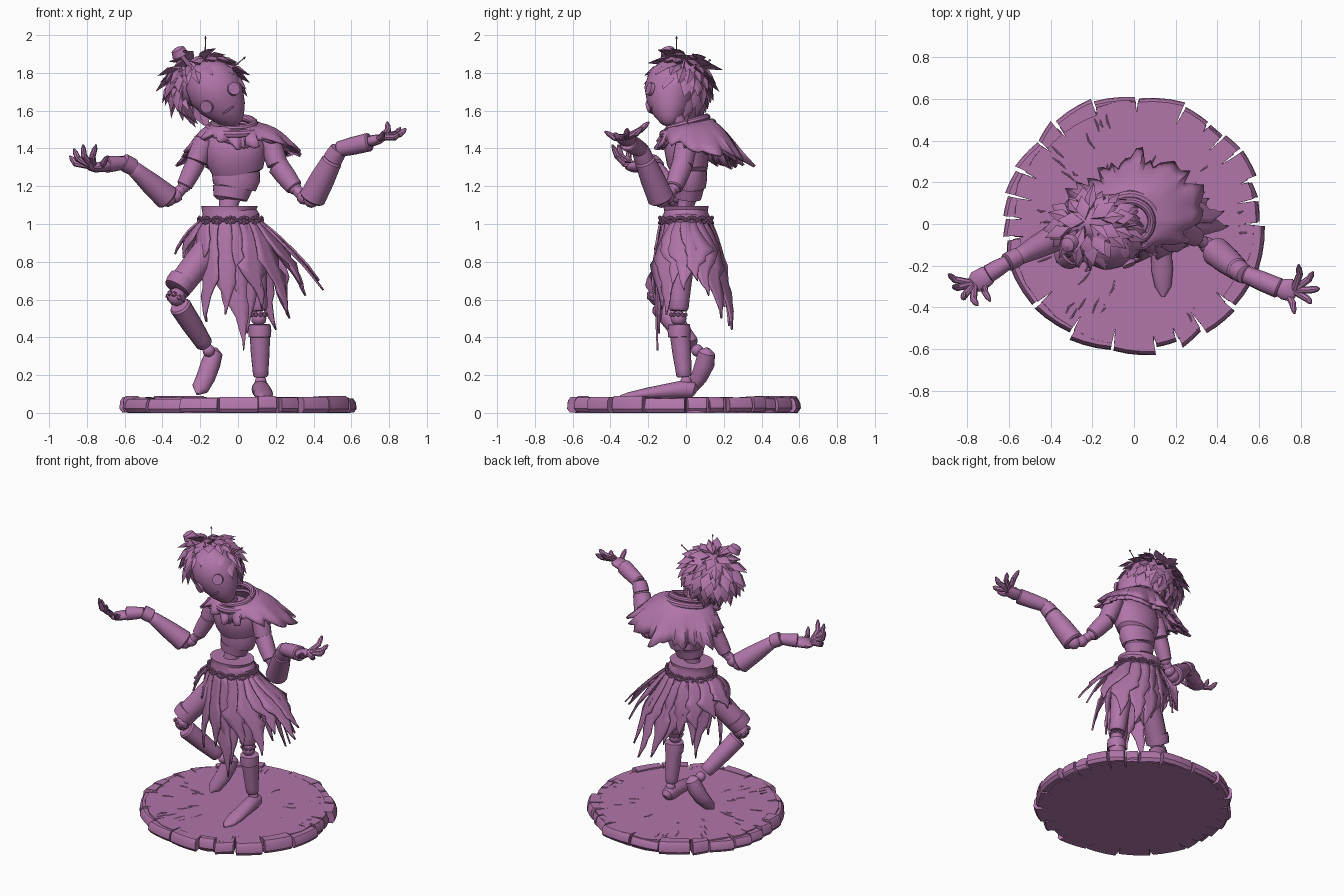
import bpy, bmesh, random
from math import sin, cos, pi, radians
from mathutils import Vector as V, Matrix

if "Cube" in bpy.data.objects:
    bpy.data.objects.remove(bpy.data.objects["Cube"])

random.seed(4)
rnd = random.uniform
purple = bpy.data.materials.new("purple")
purple.diffuse_color = (.44, .18, .4, 1)
purple.use_nodes = True
purple.node_tree.nodes["Principled BSDF"].inputs["Base Color"].default_value = purple.diffuse_color


def finish(name, bm, solid=0):
    bmesh.ops.recalc_face_normals(bm, faces=bm.faces)
    me = bpy.data.meshes.new(name)
    bm.to_mesh(me)
    bm.free()
    me.materials.append(purple)
    ob = bpy.data.objects.new(name, me)
    bpy.context.collection.objects.link(ob)
    if solid:
        m = ob.modifiers.new("thickness", 'SOLIDIFY')
        m.thickness, m.offset = solid, 0


def tube(bm, pts, radii, n=16, up=(0, 1, 0)):
    """Skin rings along a path; a radius may be a (side, up) pair."""
    pts, up, rings = [V(p) for p in pts], V(up), []
    for i, p in enumerate(pts):
        t = (pts[min(i + 1, len(pts) - 1)] - pts[max(i - 1, 0)]).normalized()
        s = t.cross(up).normalized()
        w = s.cross(t)
        a, b = radii[i] if isinstance(radii[i], tuple) else (radii[i],) * 2
        rings.append([bm.verts.new(p + s * a * cos(2 * pi * k / n) + w * b * sin(2 * pi * k / n)) for k in range(n)])
    for r, q in zip(rings, rings[1:]):
        for k in range(n):
            bm.faces.new((r[k], r[(k + 1) % n], q[(k + 1) % n], q[k]))
    bm.faces.new(rings[0])
    bm.faces.new(rings[-1])


def seg(bm, a, b, r0, r1):
    """Wooden limb piece with slightly rolled ends."""
    a, b = V(a), V(b)
    ts = [0, .04, .15, .5, .85, .96, 1]
    tube(bm, [a.lerp(b, t) for t in ts],
         [(r0 + (r1 - r0) * t) * k for t, k in zip(ts, [.85, 1, 1, 1.04, 1, 1, .85])])


def ball(bm, c, r, sub=2):
    bmesh.ops.create_icosphere(bm, subdivisions=sub, radius=r, matrix=Matrix.Translation(c))


def sheet(bm, rows, closed=False):
    vs = [[bm.verts.new(p) for p in r] for r in rows]
    for r, q in zip(vs, vs[1:]):
        for k in range(len(r) - (not closed)):
            j = (k + 1) % len(r)
            bm.faces.new((r[k], r[j], q[j], q[k]))


def block(bm, a0, a1, r0, r1, r2, z0, z1):
    """Rough wedge block of the bark rim, outer radius going from r1 to r2."""
    rows = []
    for f, dr, z in ((0, 0, z0), (1, -.015, z0), (1, 0, z0 + .02), (1, -.004, z1 - .02), (1, -.018, z1), (0, 0, z1)):
        row = []
        for k in range(4):
            a, r = a0 + (a1 - a0) * k / 3, (r1 + (r2 - r1) * k / 3 + dr) if f else r0
            row.append((r * cos(a), r * sin(a), z))
        rows.append(row)
    sheet(bm, rows + rows[:1])
    bmesh.ops.remove_doubles(bm, verts=bm.verts, dist=1e-5)
    bmesh.ops.holes_fill(bm, edges=bm.edges, sides=8)


# Stump slice: notched disc of uneven wedges
N, outline = 24, []
wid = [rnd(.5, 1.5) for _ in range(N)]
cuts = [2 * pi * sum(wid[:i]) / sum(wid) for i in range(N + 1)]
bm = bmesh.new()
for a, b in zip(cuts, cuts[1:]):
    w, r = b - a, rnd(.575, .595)
    outline += [(a + .01, r), (a + w * .5, r + .005), (b - .01, r), (b, rnd(.5, .57))]
f = bm.faces.new([bm.verts.new((r * cos(a), r * sin(a), 0)) for a, r in outline])
top = bmesh.ops.extrude_face_region(bm, geom=[f])['geom']
for v in [g for g in top if isinstance(g, bmesh.types.BMVert)]:
    v.co = V((v.co.x * .99, v.co.y * .99, .08 + rnd(-.004, .004)))
finish("stump_base", bm)
# Bark plates around the rim
bm = bmesh.new()
for a, b in zip(cuts, cuts[1:]):
    block(bm, a + rnd(.005, .02), b - rnd(.005, .02), .55, rnd(.6, .64), rnd(.6, .64), rnd(0, .006), rnd(.07, .092))
finish("bark_rim", bm)
# Grain cracks on the top, as thin raised slivers
bm = bmesh.new()
for _ in range(36):
    a, r, l = rnd(0, 2 * pi), rnd(.25, .5), rnd(.03, .09)
    d, c = V((cos(a), sin(a), 0)), V((cos(a) * r, sin(a) * r, .08))
    s = V((-d.y, d.x, 0))
    tube(bm, [c, c + d * l * .5 + s * rnd(-.01, .01), c + d * l], [(.002, .001), (.005, .003), (.002, .001)], 6, (0, 0, 1))
finish("wood_grain", bm)


# Torso: stacked shells (z, x centre, y centre, half width, half depth)
def stack(name, prof, n=28):
    bm = bmesh.new()
    tube(bm, [(x, y, z) for z, x, y, a, b in prof], [(a, b) for z, x, y, a, b in prof], n)
    finish(name, bm)

stack("chest", [(1.27, 0, .02, .1, .07), (1.275, 0, .02, .135, .095), (1.33, -.01, .01, .155, .112),
                (1.4, -.015, .0, .165, .115), (1.46, -.02, .0, .15, .1), (1.5, -.02, .0, .09, .07), (1.51, -.02, 0, .05, .04)])
stack("ribs", [(1.19, -.02, .02, .09, .07), (1.195, -.02, .02, .115, .085), (1.24, -.01, .02, .128, .092), (1.28, -.01, .02, .125, .09)])
stack("belly", [(1.13, -.04, .01, .07, .05), (1.135, -.04, .01, .09, .07), (1.19, -.03, .015, .105, .08), (1.2, -.03, .015, .09, .07)])
stack("waist_joint", [(1.06, -.05, 0, .06, .055), (1.1, -.05, 0, .05, .045), (1.15, -.04, .01, .06, .05)])
stack("waistband", [(1.0, -.04, 0, .15, .12), (1.04, -.04, 0, .155, .125), (1.065, -.045, 0, .143, .115), (1.095, -.045, 0, .15, .12), (1.095, -.045, 0, .125, .1), (1.06, -.045, 0, .12, .095)])
stack("pelvis", [(.84, -.02, 0, .07, .06), (.9, -.03, 0, .13, .09), (1.0, -.04, 0, .145, .11), (1.01, -.04, 0, .13, .1)])
stack("neck", [(1.46, -.03, -.01, .045, .045), (1.5, -.03, -.02, .035, .035), (1.57, -.02, -.05, .035, .035)])

# Beaded belt: two crossing strands
bm = bmesh.new()
for k in range(56):
    a = 2 * pi * k / 56
    for s in (-1, 1):
        ball(bm, (-.04 + .168 * cos(a), .138 * sin(a), 1.02 + s * .014 * sin(a * 7)), .011, 1)
finish("bead_belt", bm)

# Legs
bm = bmesh.new()
for p in (((.07, -.02, .93), (.105, -.04, .54), .075, .052), ((.115, -.035, .45), (.12, -.01, .19), .056, .04),
          ((.115, -.035, .4), (.115, -.037, .47), .06, .058), ((-.1, -.02, .94), (-.31, -.14, .67), .075, .07),
          ((-.31, -.135, .57), (-.175, .03, .36), .06, .045), ((-.29, -.125, .71), (-.325, -.15, .655), .075, .072)):
    seg(bm, *p)
finish("leg_shells", bm)
bm = bmesh.new()
for c, r in [((.11, -.04, .5), .042), ((.12, 0, .165), .032), ((-.325, -.15, .615), .05), ((-.155, .06, .33), .034), ((-.1, -.02, .93), .08)]:
    ball(bm, c, r)
for k in range(10):     # rope wraps at the knees
    a = 2 * pi * k / 10
    ball(bm, (.108 + .04 * cos(a), -.04 + .04 * sin(a), .52), .013, 1)
    ball(bm, (-.325 + .044 * cos(a), -.15 + .044 * sin(a), .62 + .015 * sin(a * 2)), .017, 1)
finish("leg_joints", bm)
bm = bmesh.new()
tube(bm, [(.12, .055, .11), (.12, .04, .12), (.12, 0, .125), (.13, -.1, .115), (.135, -.22, .1), (.14, -.3, .09), (.14, -.35, .085)],
     [(.015, .02), (.04, .04), (.048, .05), (.048, .04), (.052, .03), (.04, .02), (.008, .008)], 16, (0, 0, 1))
tube(bm, [(-.12, .12, .34), (-.125, .11, .32), (-.145, .1, .26), (-.17, .07, .19), (-.2, .03, .13), (-.215, 0, .1)],
     [.015, .045, .052, (.05, .045), (.045, .03), .008], 16)
finish("feet", bm)

# Arms
bm, jn = bmesh.new(), bmesh.new()
for pieces in ([((-.175, 0, 1.45), (-.22, -.01, 1.33), .056, .056), ((-.22, -.01, 1.33), (-.285, -.03, 1.2), .052, .042),
                ((-.37, -.06, 1.135), (-.56, -.16, 1.3), .07, .04), ((-.555, -.155, 1.3), (-.61, -.185, 1.33), .045, .045),
                ((-.6, -.18, 1.325), (-.7, -.24, 1.315), .034, .045)],
               [((.16, .01, 1.47), (.21, -.02, 1.31), .056, .056), ((.21, -.02, 1.31), (.3, -.065, 1.19), .058, .046),
                ((.39, -.13, 1.13), (.5, -.22, 1.34), .072, .055), ((.5, -.22, 1.34), (.535, -.245, 1.4), .052, .045),
                ((.53, -.24, 1.395), (.7, -.31, 1.435), .042, .05)]):
    for p in pieces:
        seg(bm, *p)
    elbow = V(pieces[1][1]).lerp(V(pieces[2][0]), .55) - V((0, 0, .015))
    for q, r in ((pieces[0][0], .045), (pieces[1][1], .036), (elbow, .04), (pieces[2][0], .045)):
        ball(jn, q, r)
    seg(jn, pieces[1][1], elbow, .028, .03)
    seg(jn, elbow, pieces[2][0], .03, .03)
finish("arm_shells", bm)
finish("arm_joints", jn)

# Hands: wrist, palm end, finger tips (thumb last)
bm = bmesh.new()
hands = [((-.68, -.23, 1.31), (-.77, -.29, 1.295), [(-.89, -.24, 1.36), (-.87, -.3, 1.40), (-.82, -.36, 1.42), (-.75, -.39, 1.42), (-.69, -.37, 1.36)]),
         ((.69, -.31, 1.435), (.77, -.32, 1.455), [(.79, -.195, 1.54), (.86, -.23, 1.51), (.89, -.31, 1.505), (.85, -.38, 1.48), (.77, -.43, 1.49)])]
for w, p, tips in hands:
    w, p = V(w), V(p)
    tube(bm, [w, w.lerp(p, .3), w.lerp(p, .8), p.lerp(w, -.08)], [(.025, .035), (.03, .05), (.025, .055), (.012, .035)], 14)
    for i, t in enumerate(tips):
        t = V(t)
        base = p.lerp(t, .2) if i < 4 else w.lerp(p, .4)
        knee = base.lerp(t, .55) + (p - w) * .15 - V((0, 0, .014))
        tube(bm, [p if i < 4 else w, base, knee, knee.lerp(t, .6), t], [.016, .017, .017, .014, .005], 8)
        ball(bm, knee, .018, 1)
finish("hands", bm)

# Head: egg tilted to one side, eyes and mouth
chin, crown = V((.0, -.09, 1.525)), V((-.215, -.08, 1.85))
bm = bmesh.new()
prof = [(0, .008), (.02, .03), (.07, .056), (.2, .095), (.4, .132), (.6, .146), (.8, .125), (.93, .08), (1, .01)]
tube(bm, [chin.lerp(crown, t) for t, r in prof], [(r, r * .93) for t, r in prof], 32)
finish("head", bm)
ax = (crown - chin).normalized()
sd = V((ax.z, 0, -ax.x)).normalized()
bm = bmesh.new()
for s in (-1, 1):
    out = V((sd.x * s * .5, -1, sd.z * s * .5)).normalized()
    c = chin.lerp(crown, .44) + sd * s * .08 + V((0, -.095, 0))
    tube(bm, [c, c + out * .02, c + out * .02, c + out * .008], [.035, .034, .024, .02], 16, (0, 0, 1))
    ball(bm, c + out * .004, .017)
tube(bm, [chin.lerp(crown, .24) + sd * x + V((0, y, 0)) for x, y in ((-.045, -.08), (-.02, -.097), (.02, -.097), (.045, -.08))], [.003, .006, .006, .003], 6)
finish("face_details", bm)

# Hair: shingled leaf blades fanning from the crown
bm = bmesh.new()
hc, ha = V((-.18, -.02, 1.735)), V((-.3, .25, .9)).normalized()
h1 = ha.cross(V((0, 1, 0))).normalized()
h2 = h1.cross(ha)
for row, (th, cnt) in enumerate([(6, 5), (26, 10), (46, 15), (64, 19), (82, 21), (100, 20), (118, 16)]):
    for k in range(cnt):
        ph, t = 2 * pi * (k + .5 * (row % 2)) / cnt + rnd(-.1, .1), radians(th + rnd(-5, 5))
        rad = h1 * cos(ph) + h2 * sin(ph)
        n = ha * cos(t) + rad * sin(t)
        if n.y < -.25 and n.z < .42 and n.x > -.7 or n.x > .45 and n.z < .25 and n.y < .35:
            continue      # leave the face clear
        down = (rad * cos(t) - ha * sin(t)).normalized()
        side, ln, wd = n.cross(down), rnd(.11, .15), rnd(.028, .042)
        b = hc + V((n.x * .165, n.y * .12, n.z * .145))
        d = down + n * rnd(.1, .42)
        mid, tip = b + d * ln * .45 + n * .012, b + d * ln
        vs = [bm.verts.new(q) for q in (b - n * .03, mid + side * wd, tip, mid - side * wd, mid + n * .012, b + n * .01)]
        for f in ((0, 1, 5), (5, 1, 4), (1, 2, 4), (4, 2, 3), (5, 4, 3), (0, 5, 3), (0, 3, 2, 1)):
            bm.faces.new([vs[j] for j in f])
finish("leaf_hair", bm)
bm = bmesh.new()
bmesh.ops.create_icosphere(bm, subdivisions=3, radius=1, matrix=Matrix.Translation((-.18, .0, 1.745)) @ Matrix.Diagonal((.155, .115, .135, 1)))
finish("hair_cap", bm)
# Mushroom and twigs in the hair
bm = bmesh.new()
tube(bm, [(-.25, -.07, 1.83), (-.29, -.085, 1.88), (-.305, -.09, 1.895), (-.305, -.09, 1.895), (-.32, -.1, 1.925), (-.325, -.1, 1.935)], [.012, .012, .014, .045, .035, .008], 14)
finish("mushroom", bm)
bm = bmesh.new()
for a, b in (((-.175, -.05, 1.84), (-.172, -.05, 1.995)), ((-.06, -.02, 1.8), (.04, .0, 1.885)), ((-.17, .06, 1.82), (-.14, .13, 1.87))):
    tube(bm, [a, V(a).lerp(V(b), .6), b], [.004, .003, .002], 6)
    ball(bm, V(a).lerp(V(b), .93), .007, 1)
finish("twigs", bm)


# Shawl: torn collar sheet, longest behind and over one shoulder
keys = [(.32, 1.41), (.36, 1.36), (.31, 1.33), (.27, 1.32), (.3, 1.33), (.2, 1.45), (.16, 1.46), (.145, 1.39), (.19, 1.44)]
def shawl(name, scale, drop, M=80):
    bm, rows = bmesh.new(), [[] for _ in range(7)]
    for k in range(M):
        u = k / M * len(keys)
        i, f = int(u), u % 1
        (r0, z0), (r1, z1) = keys[i], keys[(i + 1) % len(keys)]
        R, Z, a = (r0 + (r1 - r0) * f) * scale, z0 + (z1 - z0) * f, 2 * pi * k / M
        jag = (rnd(-.05, .02) if k % 7 < 4 else rnd(-.01, .06)) * (R / .3)
        inner, zi = .095, 1.525 + .03 * sin(a) - drop
        for j, row in enumerate(rows):
            t = j / 6
            r = inner + (R - inner) * t + jag * t ** 4
            z = zi + (Z - zi) * t ** 1.3 + .022 * sin(pi * t) + .008 * sin(a * 6 + t * 4) * t - jag * .5 * t ** 4
            row.append((-.015 + r * cos(a), .01 + r * sin(a), z))
    sheet(bm, rows, True)
    finish(name, bm, .014)
shawl("shawl_outer", 1, 0)
shawl("shawl_under", .85, .03)
bm = bmesh.new()
for R, z, r in ((.105, 1.535, .02), (.135, 1.505, .024)):     # rolled scarf folds
    tube(bm, [(-.02 + R * cos(a), .01 + R * sin(a) * .95, z + .03 * sin(a)) for a in [2 * pi * k / 32 for k in range(33)]], [r] * 33, 10, (0, 0, 1))
finish("scarf_folds", bm)

# Skirt: torn strips (attach angle, tip)
strips = [(-90, .025, -.15, .33), (-108, -.06, -.15, .52), (-76, .06, -.14, .42), (-126, -.16, -.14, .48), (-145, -.2, -.12, .72),
          (-165, -.29, -.07, .82), (-60, .12, -.13, .55), (-42, .26, -.1, .52), (-25, .34, -.06, .68), (-8, .45, 0, .65), (10, .43, .06, .7),
          (28, .36, .11, .62), (45, .28, .18, .5), (62, .2, .24, .44), (80, .1, .23, .46), (98, .02, .2, .56), (116, -.08, .18, .64),
          (134, -.18, .16, .7), (152, -.28, .1, .78), (172, -.33, .02, .84)]
bm = bmesh.new()
for n, (deg, x, y, z) in enumerate(strips):
    a = radians(deg)
    A, T = V((-.04 + .152 * cos(a), .122 * sin(a), 1.02)), V((x, y, z))
    out, tan = V((cos(a), sin(a), 0)), V((-sin(a), cos(a), 0))
    rows = []
    for j in range(13):
        t = j / 12
        p = A.lerp(T, t) + out * (.02 * sin(pi * t) + .003 * (n % 2)) + tan * .012 * sin(t * 9 + n)
        w = (.034 + .036 * min(t * 2, 1)) * (1 if t < .5 else max(.04, (1 - t) * 2) ** 1.1)
        jl, jr = (rnd(.65, 1.4), rnd(.65, 1.4)) if t > .4 else (1.1, 1.1)
        rows.append([p - tan * w * jl, p - tan * w * .4, p + tan * w * .4, p + tan * w * jr])
    sheet(bm, rows)
finish("torn_skirt", bm, .01)

for ob in bpy.data.objects:
    ob.select_set(True)
    bpy.context.view_layer.objects.active = ob
bpy.ops.object.shade_smooth_by_angle(angle=radians(35))
